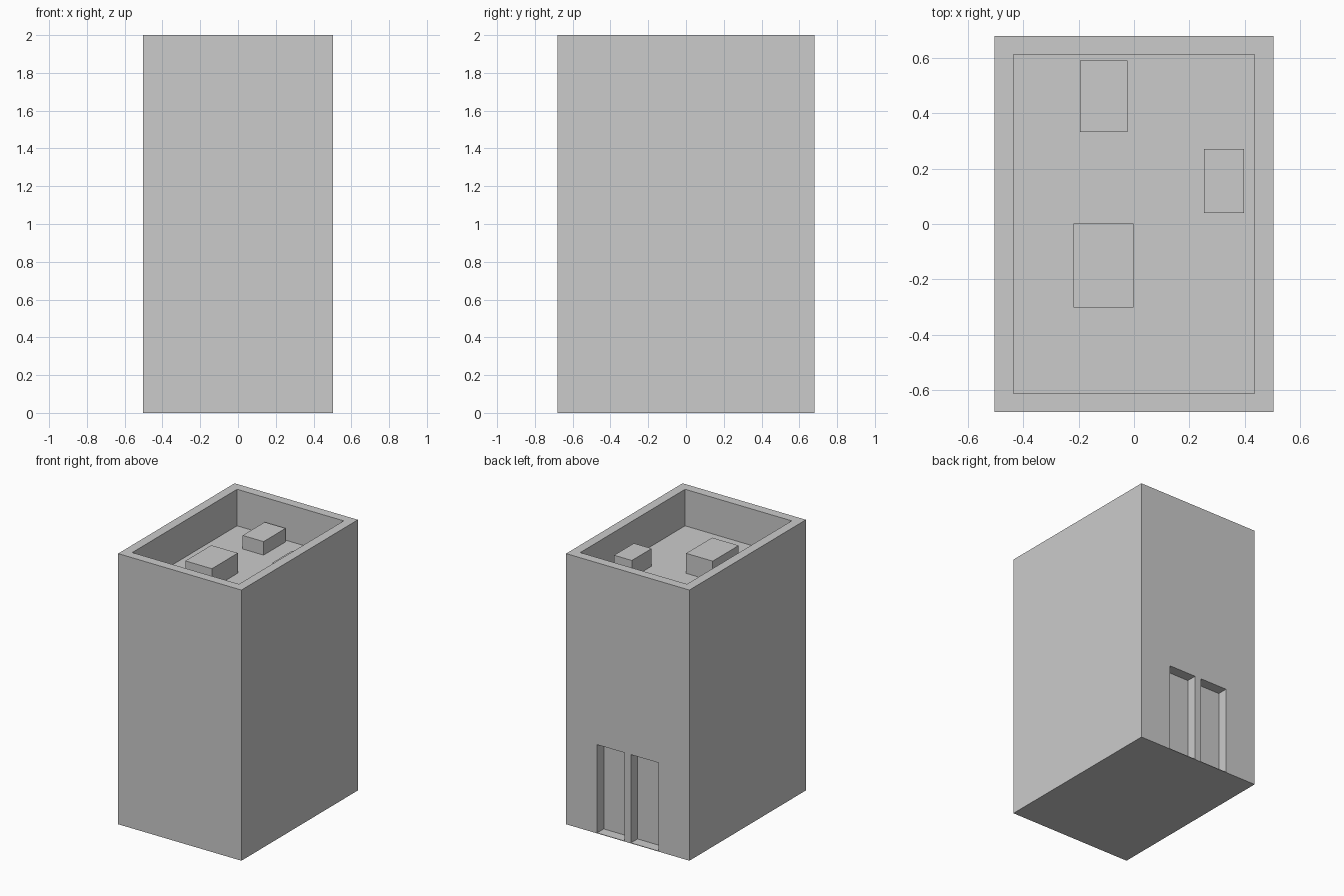
import bpy, bmesh
from mathutils import Matrix, Vector

if "Cube" in bpy.data.objects:
    bpy.data.objects.remove(bpy.data.objects["Cube"])


def box(name, x, y, z, helper=False):
    """Axis-aligned box given as (min, max) ranges."""
    lo, hi = Vector((x[0], y[0], z[0])), Vector((x[1], y[1], z[1]))
    bm = bmesh.new()
    bmesh.ops.create_cube(bm, size=1, matrix=Matrix.Translation((lo + hi) / 2)
                          @ Matrix.Diagonal((*(hi - lo), 1)))
    mesh = bpy.data.meshes.new(name)
    bm.to_mesh(mesh)
    bm.free()
    ob = bpy.data.objects.new(name, mesh)
    bpy.context.collection.objects.link(ob)
    if helper:
        ob.hide_render = True
        ob.hide_set(True)
        ob.display_type = 'WIRE'
    return ob


W, D, H = 0.504, 0.68, 2.0     # half width, half depth, height
WALL = 0.068                   # parapet thickness
ROOF = 1.73                    # sunken roof level
SILL = 0.004

# Main block
building = box("building", (-W, W), (-D, D), (0, H))

# Sunken roof and the two rear doorways, cut out of the block
cutters = [box("roof_cutter", (-W + WALL, W - WALL), (-D + WALL, D - WALL),
               (ROOF, H + 0.1), helper=True)]
for side, x in (("left", (0.026, 0.25)), ("right", (-0.25, -0.026))):
    cutters.append(box(f"{side}_doorway_cutter", x, (D - 0.077, D + 0.1),
                       (SILL, 0.656), helper=True))
for cutter in cutters:
    cut = building.modifiers.new(cutter.name, 'BOOLEAN')
    cut.operation = 'DIFFERENCE'
    cut.solver = 'EXACT'
    cut.object = cutter

# Rooftop units
box("rooftop_unit_front", (-0.219, -0.002), (-0.302, 0.001), (ROOF, 1.878))
box("rooftop_unit_back", (-0.195, -0.024), (0.333, 0.59), (ROOF, 1.83))
box("rooftop_unit_side", (0.253, 0.398), (0.04, 0.271), (ROOF, 1.86))
